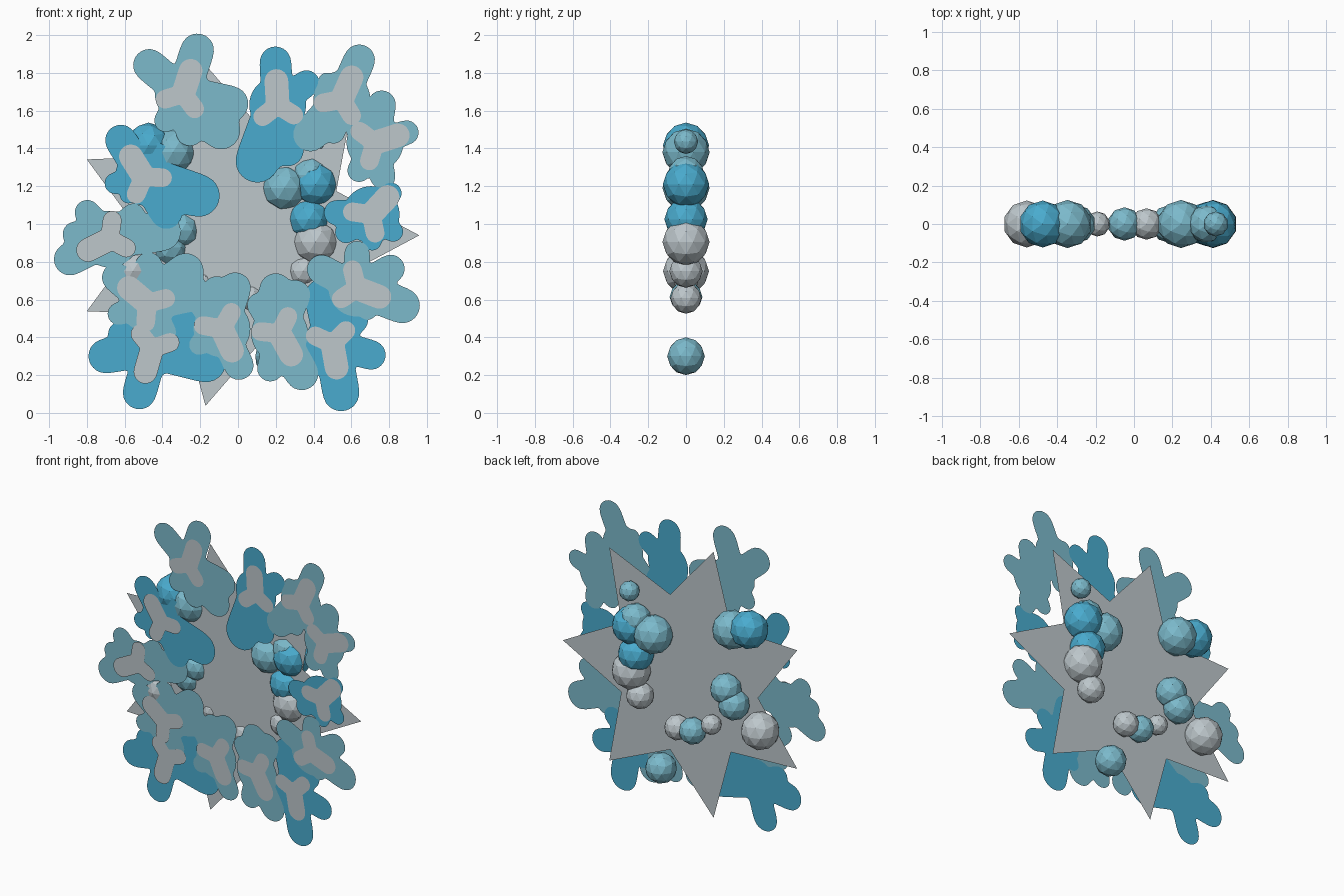
import bpy
import bmesh
from math import cos, sin, pi, radians, sqrt

cube = bpy.data.objects.get("Cube")
if cube:
    bpy.data.objects.remove(cube, do_unlink=True)


def make_material(name, rgb):
    mat = bpy.data.materials.new(name)
    mat.use_nodes = True
    color = (*rgb, 1)
    mat.diffuse_color = color
    shader = mat.node_tree.nodes["Principled BSDF"]
    shader.inputs["Base Color"].default_value = color
    shader.inputs["Roughness"].default_value = 0.8
    return mat


pale_blue = make_material("pale_blue", (.2, .49, .6))
bright_blue = make_material("bright_blue", (.068, .41, .62))
soft_grey = make_material("soft_grey", (.51, .57, .6))


def add_object(name, bm, mat):
    mesh = bpy.data.meshes.new(name)
    bm.to_mesh(mesh)
    bm.free()
    mesh.materials.append(mat)
    obj = bpy.data.objects.new(name, mesh)
    bpy.context.collection.objects.link(obj)
    return obj


def flat_shape(name, mat, x, z, y, polar):
    """Flat sheet facing the front, fanned from its centre."""
    bm = bmesh.new()
    centre = bm.verts.new((x, y, z))
    rim = [bm.verts.new((x + r * cos(a), y, z + r * sin(a))) for a, r in polar]
    for here, after in zip(rim, rim[1:] + rim[:1]):
        bm.faces.new((centre, here, after))
    return add_object(name, bm, mat)


def lobe_reach(angle, direction, length, roundness):
    """Distance from the centre to the edge of one rounded petal."""
    width = roundness * length
    stem = length - width
    turn = (angle - direction + pi) % (2 * pi) - pi
    if abs(turn) >= pi / 2:
        return width
    across = stem * sin(turn)
    if abs(across) < width and stem * cos(turn) > 0:
        reach = stem * cos(turn) + sqrt(width ** 2 - across ** 2)
        if reach * cos(turn) >= stem:
            return reach
    return min(width / max(abs(sin(turn)), .01), length)


def lobed_outline(lobes, base, roundness, steps=120):
    outline = []
    for i in range(steps):
        a = 2 * pi * i / steps
        reach = [lobe_reach(a, radians(d), size, roundness) for d, size in lobes]
        outline.append([a, max(base, *reach)])
    # Soften the notches between the petals
    radii = [r for a, r in outline]
    for i, point in enumerate(outline):
        point[1] = (radii[i - 1] + 2 * radii[i] + radii[(i + 1) % steps]) / 4
    return outline


layer = 0


def flower(place, mat, x, z, *lobes):
    """Petalled sheet with a three-lobed grey heart; later ones lie in front."""
    global layer
    layer += 1
    y = -.105 - layer * .0005
    flat_shape(place + "_flower", mat, x, z, y, lobed_outline(lobes, .15, .27))
    main = lobes[0][0]
    heart = [(main, .19), (main + 125, .15), (main - 125, .15)]
    flat_shape(place + "_flower_heart", soft_grey, x, z, -.114,
               lobed_outline(heart, .06, .33))


# Seven-pointed backing star
points = 7
star = [(pi * i / points, .54 if i % 2 else .926) for i in range(2 * points)]
flat_shape("backing_star", soft_grey, .034, .94, -.05, star)

# Ring of flowers, the first ones furthest back
flower("lower_left", bright_blue, -.455, .34,
       (-106, .33), (-171, .34), (-28, .24), (-14, .4), (40, .38), (155, .25))
flower("left", pale_blue, -.68, .92,
       (207, .32), (130, .25), (172, .25), (8, .38), (45, .24), (-80, .17))
flower("upper_left", bright_blue, -.5, 1.25,
       (122, .31), (193, .21), (-19, .42), (-58, .31), (60, .2), (230, .17))
flower("low_left", pale_blue, -.48, .58,
       (140, .29), (40, .36), (12, .34), (88, .27), (200, .22), (-60, .24))
flower("top_left", pale_blue, -.29, 1.69,
       (72, .33), (140, .32), (-12, .35), (-44, .38), (-80, .28), (-123, .23))
flower("top", bright_blue, .21, 1.63,
       (93, .31), (37, .26), (-110, .43), (-78, .33), (-50, .22))
flower("top_right", pale_blue, .55, 1.66,
       (66, .31), (130, .17), (-132, .34), (-105, .24), (-45, .22))
flower("upper_right", pale_blue, .725, 1.43,
       (18, .24), (80, .28), (-77, .25), (-120, .23), (145, .18))
flower("right", bright_blue, .705, 1.05,
       (47, .21), (-38, .2), (-88, .19), (177, .25), (-145, .22))
flower("bottom_right", bright_blue, .5, .365,
       (-80, .36), (-16, .29), (102, .35), (-130, .2), (45, .24))
flower("low_right", pale_blue, .63, .66,
       (-21, .35), (30, .28), (90, .25), (152, .29), (-65, .18))
flower("bottom", pale_blue, .22, .42,
       (-61, .33), (-105, .26), (95, .32), (68, .3), (125, .25))
flower("bottom_left", pale_blue, -.085, .445,
       (-65, .29), (72, .31), (98, .28), (130, .24), (-145, .2))


def berry(mat, x, z, radius):
    bm = bmesh.new()
    bmesh.ops.create_icosphere(bm, subdivisions=2, radius=radius)
    add_object("berry", bm, mat).location = (x, 0, z)


# Faceted berries threaded through the star
for spot in [(.425, 1.436, .065), (.38, 1.26, .1), (.245, 1.19, .125),
             (-.345, 1.38, .125), (-.3, .965, .1), (-.36, .875, .1),
             (-.05, .614, .087), (.187, .3, .1)]:
    berry(pale_blue, *spot)
for spot in [(.41, 1.21, .123), (.375, 1.025, .115), (-.475, 1.415, .122)]:
    berry(bright_blue, *spot)
for spot in [(.41, .905, .125), (.345, .75, .088), (-.557, .75, .122),
             (.065, .607, .082), (-.19, .694, .065)]:
    berry(soft_grey, *spot)
